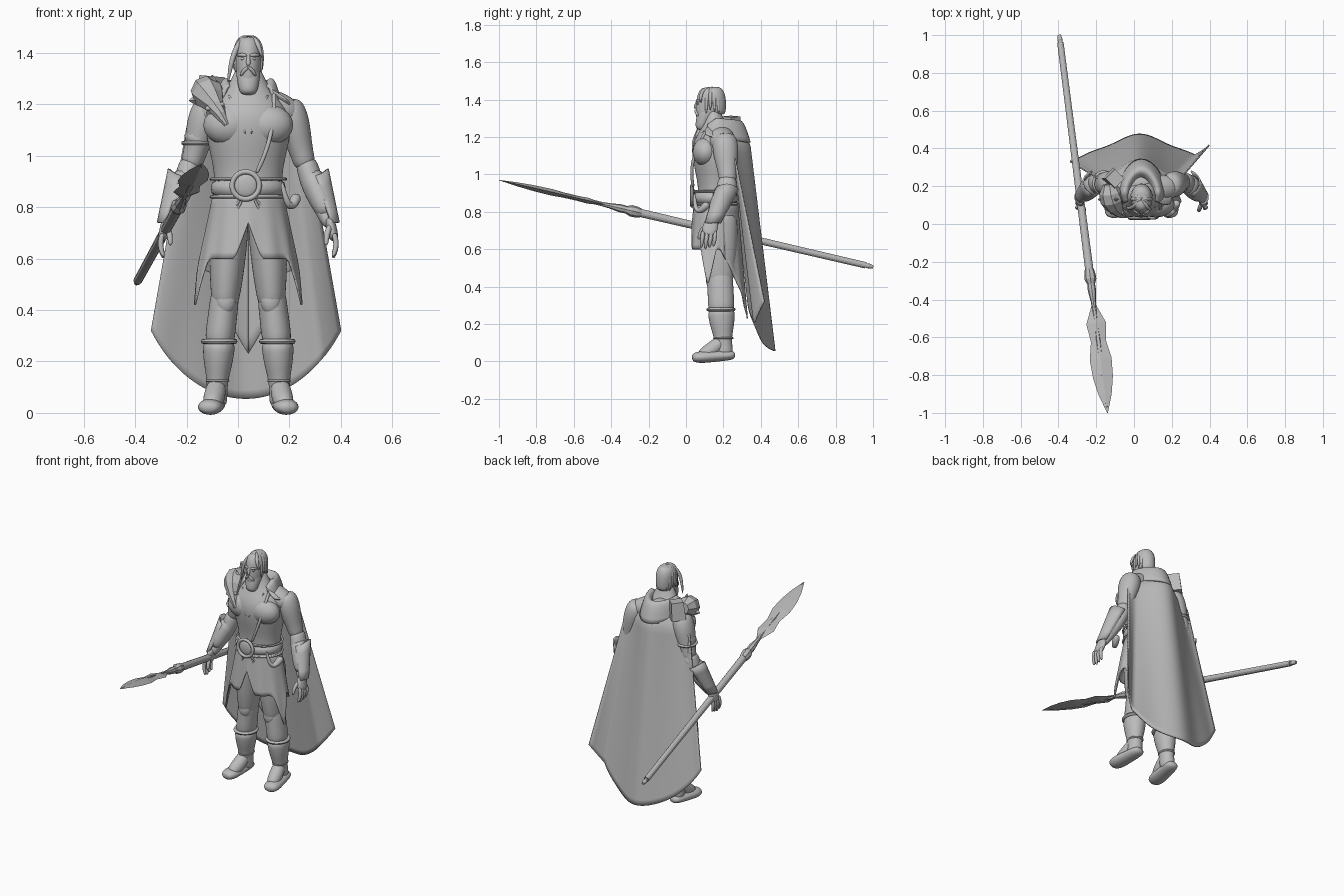
import bpy, bmesh, math
from math import sin, cos, pi, radians
from mathutils import Vector, Matrix

cube = bpy.data.objects.get("Cube")
if cube:
    bpy.data.objects.remove(cube, do_unlink=True)

GREY = (.5, .5, .5, 1)
stone = bpy.data.materials.new("stone grey")
stone.use_nodes = True
stone.diffuse_color = GREY
stone.node_tree.nodes["Principled BSDF"].inputs["Base Color"].default_value = GREY

MID = .04  # body centre line
UP, BACK = Vector((0, 0, 1)), Vector((0, 1, 0))


def finish(name, bm, smooth=True, subdivide=0, thickness=0):
    """Turn a bmesh into a finished, coloured object."""
    bmesh.ops.recalc_face_normals(bm, faces=bm.faces)
    for face in bm.faces:
        face.smooth = smooth
    mesh = bpy.data.meshes.new(name)
    bm.to_mesh(mesh)
    bm.free()
    mesh.materials.append(stone)
    part = bpy.data.objects.new(name, mesh)
    bpy.context.collection.objects.link(part)
    if thickness:
        solid = part.modifiers.new("thickness", "SOLIDIFY")
        solid.thickness, solid.offset = thickness, 0
    if subdivide:
        rounding = part.modifiers.new("rounding", "SUBSURF")
        rounding.levels = rounding.render_levels = subdivide


def place(point, side=1, middle=MID):
    x, y, z = point
    return Vector((middle + side * x, y, z))


def strand(name, start, end, radii, bend=None, flat=1, sides=12, side=1, middle=MID,
           smooth=True, subdivide=2):
    """Sweep evenly spaced radii along a curve; flat scales the depth."""
    a, c = place(start, side, middle), place(end, side, middle)
    b = place(bend, side, middle) if bend else (a + c) / 2
    span = c - a
    reference = UP if abs(span.y) > abs(span.z) else BACK
    bm = bmesh.new()
    rows = []
    for i, radius in enumerate(radii):
        t = i / (len(radii) - 1)
        centre = a.lerp(b, t).lerp(b.lerp(c, t), t)
        along = (b - a).lerp(c - b, t).normalized()
        across = along.cross(reference).normalized()
        depth = across.cross(along) * flat
        angles = [2 * pi * k / sides for k in range(sides)]
        rows.append([bm.verts.new(centre + radius * (across * cos(w) + depth * sin(w))) for w in angles])
    for low, high in zip(rows, rows[1:]):
        for k in range(sides):
            n = (k + 1) % sides
            bm.faces.new((low[k], low[n], high[n], high[k]))
    bm.faces.new(rows[0])
    bm.faces.new(rows[-1])
    finish(name, bm, smooth, subdivide if smooth else 0)


def sheet(name, shape, columns, rows, thickness=.006):
    """Grid surface whose points come from shape(u, v)."""
    bm = bmesh.new()
    grid = [[bm.verts.new(shape(i / columns, j / rows)) for j in range(rows + 1)]
            for i in range(columns + 1)]
    for left, right in zip(grid, grid[1:]):
        for j in range(rows):
            bm.faces.new((left[j], right[j], right[j + 1], left[j + 1]))
    finish(name, bm, thickness=thickness)


def ball(name, centre, size, side=1):
    bm = bmesh.new()
    matrix = Matrix.Translation(place(centre, side)) @ Matrix.Diagonal((*size, 1))
    bmesh.ops.create_uvsphere(bm, u_segments=20, v_segments=10, radius=1, matrix=matrix)
    finish(name, bm)


def band(name, centre, radius, tube, depth=1, side=1, upright=False):
    """Ring around a limb, or an upright ring facing the front."""
    def shape(u, v):
        turn, roll = 2 * pi * u, 2 * pi * v
        reach = radius + tube * cos(roll)
        x, y, z = reach * cos(turn), reach * sin(turn) * depth, tube * sin(roll)
        return place(centre, side) + Vector((x, z, y) if upright else (x, y, z))
    sheet(name, shape, 32, 8, thickness=0)


# Torso, shoulders and chest
strand("torso", (0, .165, .76), (0, .145, 1.36), [.125, .137, .133, .152, .172, .165, .07, .05],
       bend=(0, .17, 1.05), flat=.76, sides=16)
strand("shoulder_yoke", (-.19, .2, 1.15), (.19, .2, 1.15), [.05, .066, .066, .062, .066, .066, .05],
       bend=(0, .17, 1.27), flat=1.1)
for side in (1, -1):
    ball("chest_muscle", (.075, .105, 1.12), (.1, .07, .08), side)
    strand("neckline_edge", (.08, .1, 1.24), (.01, .035, 1.08), [.007, .007, .006], bend=(.03, .05, 1.2),
           side=side, sides=8)
strand("chest_strap", (.1, .12, 1.25), (.03, .04, .93), [.009] * 8, bend=(.11, 0, 1.08), sides=8)

# Head, face and beard
strand("head", (0, .1, 1.25), (0, .135, 1.465), [.03, .043, .051, .054, .054, .038], flat=1.3)
strand("nose", (0, .065, 1.4), (0, .05, 1.35), [.006, .009, .01], bend=(0, .045, 1.37), sides=8)
for side in (1, -1):
    strand("brow", (.005, .056, 1.39), (.045, .08, 1.39), [.007, .008, .005], bend=(.03, .05, 1.4),
           side=side, sides=8)
    ball("eye", (.022, .065, 1.378), (.009, .008, .006), side)
    strand("moustache", (0, .05, 1.345), (.03, .065, 1.31), [.007, .009, .006], bend=(.02, .05, 1.34),
           side=side, sides=8)
strand("beard", (0, .075, 1.235), (0, .11, 1.35), [.028, .04, .045, .049, .05], flat=.9)

# Hair: cap with a fan of locks around it
strand("hair_cap", (0, .165, 1.31), (0, .138, 1.468), [.042, .052, .057, .057, .04], flat=1.15)
CROWN = (0, .137, 1.462)
LOCKS = 13
for k in range(LOCKS):
    turn = radians(230 * k / (LOCKS - 1) - 115)
    x, y = .056 * sin(turn), .137 + .07 * cos(turn)
    strand("hair_lock", CROWN, (x, y, 1.32 + .01 * (k % 3)), [.01, .014, .014, .012, .004],
           bend=(x, y, 1.475), sides=6)
strand("long_lock", CROWN, (-.08, .09, 1.28), [.01, .013, .013, .012, .004], bend=(-.06, .06, 1.46), sides=6)
strand("fringe", CROWN, (.054, .08, 1.38), [.01, .013, .012, .004], bend=(.04, .06, 1.47), sides=6)

# Paired limbs, built from shared joints
shoulder, elbow, wrist = (.15, .205, 1.22), (.225, .225, .95), (.32, .135, .72)
hip, knee, ankle = (.07, .175, .8), (.092, .18, .4), (.125, .205, .02)
for side, word in ((1, "left_"), (-1, "right_")):
    strand(word + "upper_arm", shoulder, elbow, [.05, .066, .064, .055, .046, .044], flat=1.1, side=side)
    strand(word + "forearm", (.222, .225, .99), wrist, [.04, .046, .047, .042, .03, .024], flat=1.2,
           bend=(.245, .22, .88), side=side)
    strand(word + "bracer", (.24, .22, .94), (.31, .148, .76), [.051, .051, .046, .036],
           flat=1.15, side=side, subdivide=1)

    # Pointed plate along the outside of the bracer
    def guard(u, v):
        turn = radians(150 * u - 75)
        peak = .03 * cos(turn) ** 2 * (1 - v)
        radius = .064 - .022 * v
        return place((.245 + .065 * v + radius * cos(turn), .218 - .075 * v + radius * sin(turn),
                      .92 - .18 * v + peak), side)
    sheet(word + "bracer_plate", guard, 8, 4, thickness=.008)

    # Open hand
    strand(word + "palm", (.315, .14, .76), (.335, .12, .67), [.018, .021, .021, .018], flat=2, side=side)
    for finger in range(4):
        y = .09 + .022 * finger
        tip = .6 + .007 * abs(finger - 1)
        strand(word + "finger", (.333, y, .7), (.328, y - .01, tip), [.012, .012, .011, .008],
               bend=(.355, y, .65), side=side, sides=8)
    strand(word + "thumb", (.32, .11, .73), (.303, .068, .65), [.013, .013, .012, .008],
           bend=(.3, .07, .7), side=side, sides=8)

    # Leg, boot and foot
    strand(word + "thigh", hip, knee, [.07, .077, .077, .073, .068, .06, .05], flat=1.35, side=side)
    strand(word + "shin", (.086, .18, .5), (.115, .19, .25), [.05, .059, .059, .061, .056], flat=1.22, side=side)
    ball(word + "knee", (.088, .14, .435), (.04, .033, .055), side)
    strand(word + "boot", (.113, .187, .29), ankle, [.066, .064, .056, .043, .042, .046], flat=1.15, side=side)
    band(word + "boot_cuff", (.113, .187, .278), .061, .01, 1.1, side)
    band(word + "ankle_band", (.12, .2, .125), .04, .006, 1.2, side)
    strand(word + "foot", (.125, .265, .035), (.155, .03, .02), [.034, .044, .047, .05, .052, .036],
           flat=.65, side=side)
    strand(word + "instep", (.122, .2, .12), (.146, .07, .025), [.036, .043, .043, .03],
           bend=(.13, .14, .05), side=side)
strand("right_sleeve", (.19, .207, 1.11), (.203, .217, 1.03), [.064, .055], side=-1, flat=1.1, subdivide=1)
band("right_arm_band", (.2, .217, 1.05), .053, .008, 1.1, side=-1)

# Belt, buckle and horn
strand("belt", (0, .157, .83), (0, .157, .92), [.148, .147, .146], flat=.82, sides=24, subdivide=1)
for z in (.84, .91):
    band("belt_edge", (0, .157, z), .145, .006, .82)
band("buckle_ring", (-.01, .032, .885), .053, .01, upright=True)
ball("buckle_disc", (-.01, .038, .885), (.045, .012, .045))
strand("hip_horn", (.13, .045, .9), (.19, .12, .85), [.008, .012, .016, .02, .025], bend=(.16, .04, .73))


# Split skirt with pointed side flaps and a long tail
def skirt(u, v):
    angle = 360 * u - 180
    turn, spread = radians(angle), abs(angle)
    notch = .14 * max(0, 1 - spread / 17)
    flap = .2 * max(0, 1 - abs(spread - 73) / 18)
    tail = .37 * max(0, (spread - 100) / 80)
    drop = (.25 - notch + flap + tail) * v
    fold = 1 + .02 * v * cos(12 * turn)
    flare = .2 if spread < 110 else .05
    return place(((.135 + flare * drop) * sin(turn) * fold,
                  .16 - (.115 + .08 * drop) * cos(turn) * fold, .85 - drop))


sheet("skirt", skirt, 96, 10)
for side in (1, -1):
    for reach in (.07, .12):
        strand("sash_fold", (.02, .035, .84), (reach, .03 + reach / 2, .73), [.006, .006, .004],
               side=side, sides=8)


# Cape draped over the shoulders
def cape(u, v):
    k = 2 * u - 1
    top, hem = 1.285 - .07 * k * k, .055 + .265 * k * k
    z = top + (hem - top) * v
    fall = 1.2 - z
    lean = .13 * max(0, 1 - 9 * v) ** 2
    flick = .35 * v * max(0, k - .75)
    wrap = .05 * (1 - cos(1.1 * pi * k))
    ripple = .008 * v * cos(9 * k)
    width = .215 + .175 * fall - .05 * max(0, 1 - 9 * v)
    return (.03 + k * width, .335 + .115 * fall - lean - wrap + flick + ripple, z)


sheet("cape", cape, 40, 36, thickness=.008)


# Folded hood resting behind the neck, lower toward the front
def hood(u, v):
    turn = radians(240 * u - 120)
    radius = .06 + .065 * v
    droop = max(0, cos(turn))
    front = max(0, -cos(turn))
    return place((radius * sin(turn), .165 + radius * cos(turn) * (1 + .4 * droop),
                  1.25 + .07 * sin(pi * v) - .05 * v - .03 * droop * v - .06 * front))


sheet("hood", hood, 32, 12, thickness=.012)

# Beast pelt on the right shoulder
strand("beast_head", (-.17, .21, 1.26), (-.085, .04, 1.12), [.035, .06, .064, .052, .034, .024, .01],
       bend=(-.16, .07, 1.25), sides=8, smooth=False)
strand("beast_jaw", (-.14, .1, 1.18), (-.1, .06, 1.115), [.03, .018, .008], sides=6, smooth=False)
for root, tip in (((-.13, .13, 1.25), (-.14, .13, 1.315)), ((-.19, .13, 1.22), (-.23, .13, 1.215))):
    strand("beast_ear", root, tip, [.026, .018, .002], sides=4, smooth=False)
for x, z in ((-.105, 1.2), (-.155, 1.185)):
    ball("beast_brow", (x, .062, z), (.013, .012, .01))
strand("fur_mantle", (-.15, .24, 1.2), (-.14, .24, 1.31), [.06, .055, .05], sides=4, smooth=False)

# Spear: each part covers a stretch of the line from tail to tip
TAIL, TIP = Vector((-.395, 1, .505)), Vector((-.14, -1, .97))


def spear(name, first, last, radii, **options):
    strand("spear_" + name, TAIL.lerp(TIP, first), TAIL.lerp(TIP, last), radii, middle=0,
           smooth=False, **options)


spear("tail_knob", 0, .025, [.009, .014, .009])
spear("shaft", .02, .63, [.017, .018, .02, .022])
spear("socket", .62, .66, [.024, .03, .031, .02], sides=8)
spear("neck", .65, .73, [.02, .022, .014, .011], sides=8)
spear("blade", .715, 1, [.012, .052, .04, .058, .053, .034, .002], sides=4, flat=.3)
spear("blade_spine", .72, .99, [.012, .016, .016, .004], sides=6)
